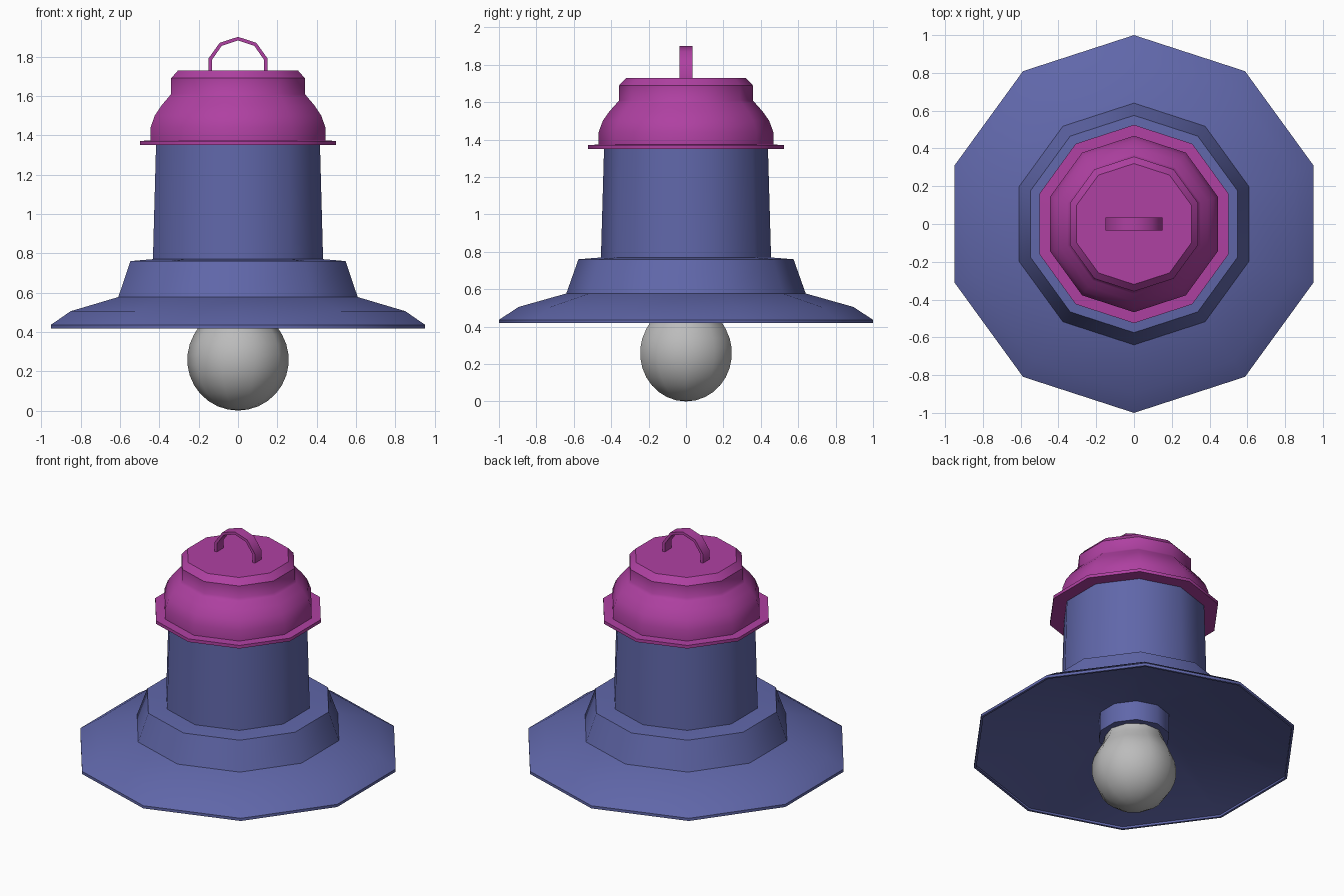
import bpy, bmesh, math

if "Cube" in bpy.data.objects:
    bpy.data.objects.remove(bpy.data.objects["Cube"])

SIDES = 10


def material(name, color):
    m = bpy.data.materials.new(name)
    m.diffuse_color = (*color, 1)
    m.use_nodes = True
    m.node_tree.nodes["Principled BSDF"].inputs["Base Color"].default_value = m.diffuse_color
    return m


blue = material("blue_enamel", (0.117, 0.135, 0.40))
magenta = material("magenta_enamel", (0.43, 0.052, 0.36))
grey = material("grey_glass", (0.5, 0.5, 0.5))


def finish(bm, name, mat, angle=40):
    bmesh.ops.remove_doubles(bm, verts=bm.verts, dist=1e-5)
    bmesh.ops.recalc_face_normals(bm, faces=bm.faces)
    mesh = bpy.data.meshes.new(name)
    bm.to_mesh(mesh)
    bm.free()
    obj = bpy.data.objects.new(name, mesh)
    bpy.context.collection.objects.link(obj)
    mesh.materials.append(mat)
    bpy.ops.object.select_all(action='DESELECT')
    obj.select_set(True)
    bpy.context.view_layer.objects.active = obj
    bpy.ops.object.shade_smooth_by_angle(angle=math.radians(angle))
    return obj


def lathe(name, profile, mat, start=90):
    """Turn a (radius, z) profile about z; open ends get flat caps."""
    bm = bmesh.new()
    rings = []
    for r, z in profile:
        angles = [math.radians(start + 360 * i / SIDES) for i in range(SIDES)]
        rings.append([bm.verts.new((r * math.cos(a), r * math.sin(a), z)) for a in angles])
    for a, b in zip(rings, rings[1:]):
        for i in range(SIDES):
            j = (i + 1) % SIDES
            bm.faces.new((a[i], a[j], b[j], b[i]))
    for k in (0, -1):
        if profile[k][0] > 1e-4:
            bm.faces.new(rings[k])
    return finish(bm, name, mat)


# Wide shade: hollow conical underside, rim, then stepped collar
lathe("shade", [(0.22, 0.62), (0.985, 0.432), (0.985, 0.418),
                (1.0, 0.418), (1.0, 0.436), (0.895, 0.505), (0.64, 0.577),
                (0.575, 0.76), (0.45, 0.77)], blue)

# Slightly tapered housing
lathe("housing", [(0.455, 0.765), (0.438, 1.36)], blue)

# Lamp socket under the shade
lathe("socket", [(0.22, 0.49), (0.22, 0.66)], blue)

# Flanged domed cap
lathe("cap", [(0.525, 1.35), (0.525, 1.371), (0.467, 1.373), (0.467, 1.44),
              (0.445, 1.50), (0.41, 1.55), (0.37, 1.595), (0.357, 1.61),
              (0.357, 1.69), (0.32, 1.73)], magenta)

# Bulb: round globe blending into a neck
R = 0.258
globe = [(R * math.sin(math.radians(t)), R - R * math.cos(math.radians(t)))
         for t in range(0, 121, 12)]
lathe("bulb", globe + [(0.19, 0.44), (0.178, 0.48), (0.175, 0.52)], grey, start=0)

# Hanging loop: bent flat strip
outer = [(-0.15, 1.72), (-0.15, 1.79), (-0.093, 1.87), (0, 1.9),
         (0.093, 1.87), (0.15, 1.79), (0.15, 1.72)]
inner = [(-0.132, 1.72), (-0.132, 1.784), (-0.083, 1.854), (0, 1.882),
         (0.083, 1.854), (0.132, 1.784), (0.132, 1.72)]
bm = bmesh.new()
face = bm.faces.new([bm.verts.new((x, -0.035, z)) for x, z in outer + inner[::-1]])
side = bmesh.ops.extrude_face_region(bm, geom=[face], use_keep_orig=True)
bmesh.ops.translate(bm, vec=(0, 0.07, 0),
                    verts=[v for v in side["geom"] if isinstance(v, bmesh.types.BMVert)])
finish(bm, "hanging_loop", magenta)
